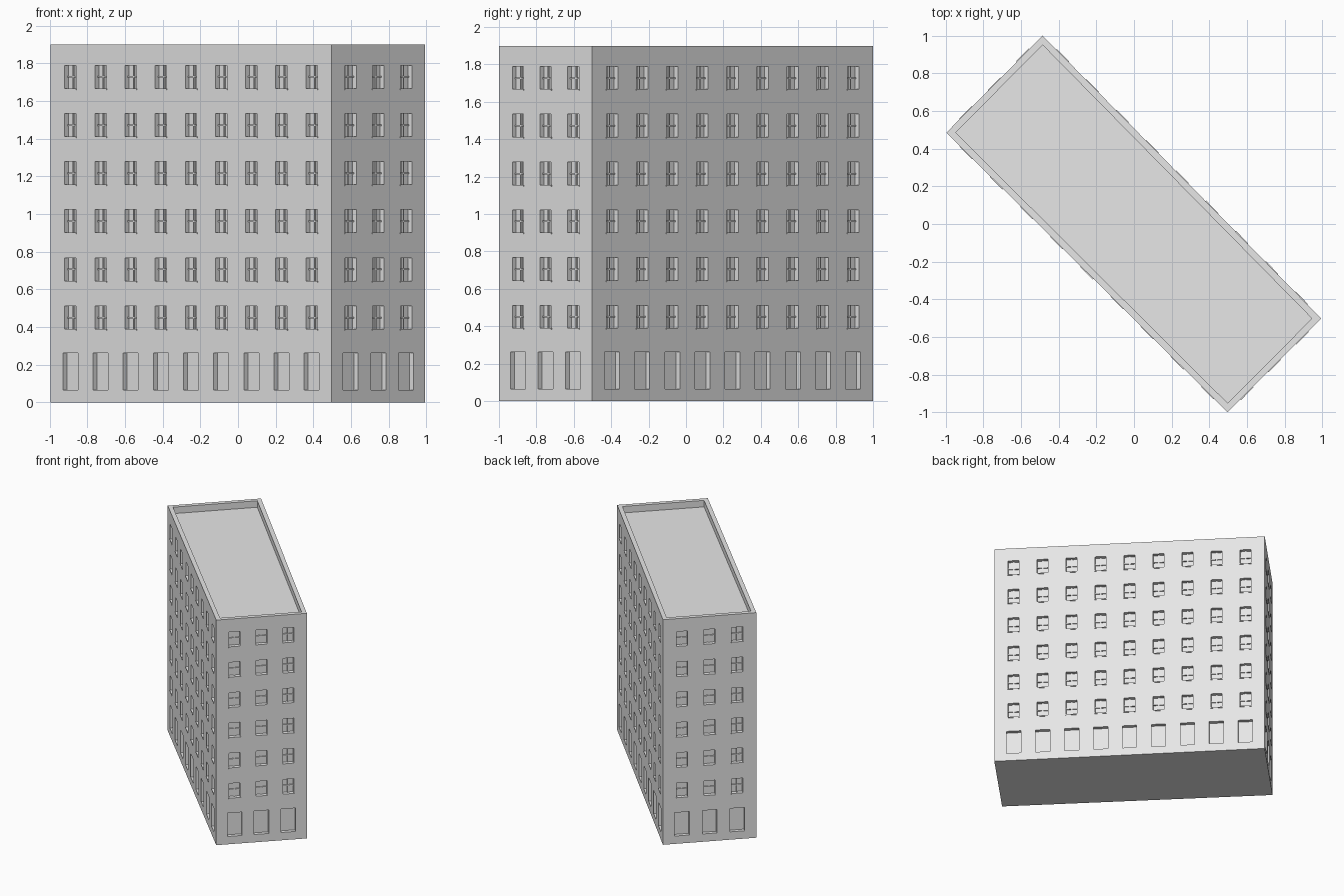
import bpy, bmesh
from mathutils import Vector

if "Cube" in bpy.data.objects:
    bpy.data.objects.remove(bpy.data.objects["Cube"])

A, D, C, B = (Vector(p) for p in ((-0.996, 0.485), (0.497, -1.0), (0.994, -0.502), (-0.485, 1.0)))
CORNERS = [A, D, C, B]
H, ROOF_DROP, RIM = 1.9, 0.055, 0.035
DEPTH = 0.03
WINDOW_W, DOOR_W = 0.086, 0.113
FLOORS = [(0.066, 0.263, DOOR_W)] + [(0.388 + 0.2555 * i, 0.512 + 0.2555 * i, WINDOW_W) for i in range(6)]

stone = bpy.data.materials.new("light grey stone")
stone.diffuse_color = (0.8, 0.8, 0.8, 1)
stone.use_nodes = True
stone.node_tree.nodes["Principled BSDF"].inputs["Base Color"].default_value = stone.diffuse_color


def finish(bm, name):
    bmesh.ops.remove_doubles(bm, verts=bm.verts, dist=1e-5)
    me = bpy.data.meshes.new(name)
    bm.to_mesh(me)
    bm.free()
    me.materials.append(stone)
    ob = bpy.data.objects.new(name, me)
    bpy.context.collection.objects.link(ob)
    return ob


def face(bm, pts):
    bm.faces.new([bm.verts.new(p) for p in pts])


def wall_frame(p, q):
    """Return wall length and a mapper from (along, height, outward) to world."""
    t = (q - p).normalized()
    n = Vector((t.y, -t.x))

    def at(u, z, out=0.0):
        w = p + t * u + n * out
        return Vector((w.x, w.y, z))
    return (q - p).length, at


def box(bm, at, u0, u1, z0, z1, o0, o1):
    v = [at(u, z, o) for o in (o0, o1) for u, z in ((u0, z0), (u1, z0), (u1, z1), (u0, z1))]
    for f in ((3, 2, 1, 0), (4, 5, 6, 7), (0, 1, 5, 4), (1, 2, 6, 5), (2, 3, 7, 6), (3, 0, 4, 7)):
        face(bm, [v[i] for i in f])


def build_wall(name, p, q, count, margin):
    length, at = wall_frame(p, q)
    wall, bars, sills = bmesh.new(), bmesh.new(), bmesh.new()
    step = length * (1 - 2 * margin) / (count - 1)
    centres = [length * margin + i * step for i in range(count)]

    def rect(u0, u1, z0, z1, out=0.0):
        face(wall, [at(u0, z0, out), at(u1, z0, out), at(u1, z1, out), at(u0, z1, out)])

    z = 0.0
    for z0, z1, w in FLOORS:
        rect(0, length, z, z0)          # plain band below the openings
        u = 0.0
        for c in centres:
            a, b = c - w / 2, c + w / 2
            rect(u, a, z0, z1)          # pier
            rect(a, b, z0, z1, -DEPTH)  # recessed panel
            ring = [(a, z0), (b, z0), (b, z1), (a, z1)]
            for i in range(4):          # reveals
                s, e = ring[i], ring[(i + 1) % 4]
                face(wall, [at(*s), at(*e), at(*e, -DEPTH), at(*s, -DEPTH)])
            if w == WINDOW_W:           # cross bars and sill
                m = (z0 + z1) / 2
                box(bars, at, c - 0.004, c + 0.004, z0, z1, -DEPTH, -DEPTH + 0.01)
                box(bars, at, a, b, m - 0.004, m + 0.004, -DEPTH, -DEPTH + 0.01)
                box(sills, at, a - 0.004, b + 0.004, z0 - 0.006, z0 + 0.002, -DEPTH, 0.004)
            u = b
        rect(u, length, z0, z1)
        z = z1
    rect(0, length, z, H)
    finish(wall, name + "_wall")
    finish(bars, name + "_window_bars")
    finish(sills, name + "_window_sills")


# Four facades
build_wall("front_long", A, D, 9, 0.071)
build_wall("right_short", D, C, 3, 0.204)
build_wall("back_long", C, B, 9, 0.071)
build_wall("left_short", B, A, 3, 0.204)

# Roof with parapet rim
bm = bmesh.new()
inner = []
for i, p in enumerate(CORNERS):
    a = (CORNERS[i - 1] - p).normalized()
    b = (CORNERS[(i + 1) % 4] - p).normalized()
    inner.append(p + (a + b) * RIM)
for i in range(4):
    j = (i + 1) % 4
    face(bm, [CORNERS[i].to_3d() + Vector((0, 0, H)), CORNERS[j].to_3d() + Vector((0, 0, H)),
              inner[j].to_3d() + Vector((0, 0, H)), inner[i].to_3d() + Vector((0, 0, H))])
    face(bm, [(*inner[i], H), (*inner[j], H), (*inner[j], H - ROOF_DROP), (*inner[i], H - ROOF_DROP)])
face(bm, [(*p, H - ROOF_DROP) for p in inner])
finish(bm, "roof_and_parapet")

# Underside
bm = bmesh.new()
face(bm, [(*p, 0) for p in reversed(CORNERS)])
finish(bm, "base")
